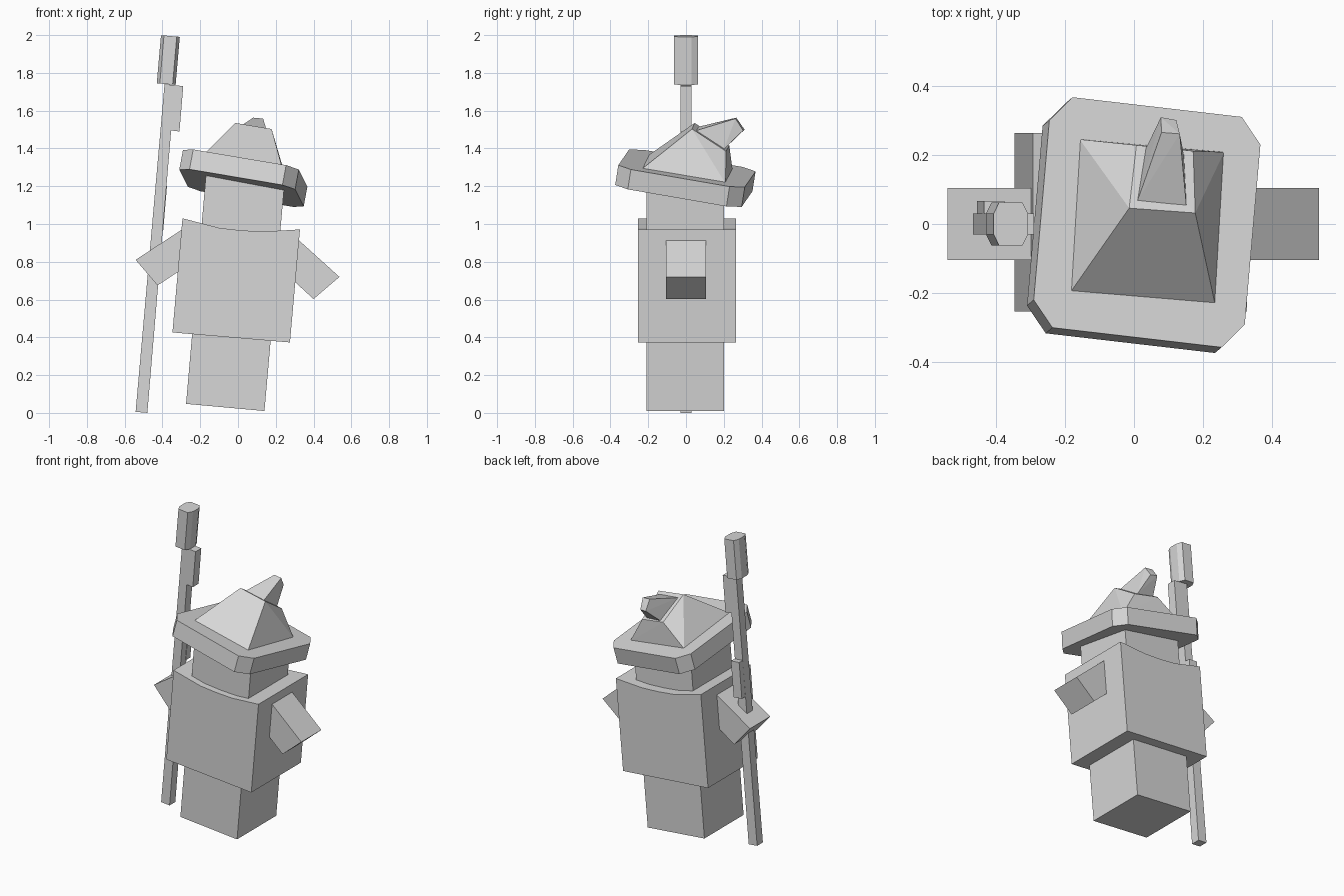
import bpy
import bmesh
from mathutils import Vector

cube = bpy.data.objects.get("Cube")
if cube:
    bpy.data.objects.remove(cube, do_unlink=True)

grey = bpy.data.materials.new("plain grey")
grey.use_nodes = True
colour = (0.68, 0.68, 0.68, 1)
grey.diffuse_color = colour
grey.node_tree.nodes["Principled BSDF"].inputs["Base Color"].default_value = colour


def finish(name, bm):
    bmesh.ops.recalc_face_normals(bm, faces=bm.faces)
    mesh = bpy.data.meshes.new(name)
    bm.to_mesh(mesh)
    bm.free()
    mesh.materials.append(grey)
    obj = bpy.data.objects.new(name, mesh)
    bpy.context.collection.objects.link(obj)
    return obj


def extrude(name, points, offset):
    """Solid made by sweeping a flat outline along an offset."""
    bm = bmesh.new()
    face = bm.faces.new([bm.verts.new(p) for p in points])
    swept = bmesh.ops.extrude_face_region(bm, geom=[face])
    verts = [g for g in swept["geom"] if isinstance(g, bmesh.types.BMVert)]
    bmesh.ops.translate(bm, verts=verts, vec=offset)
    return finish(name, bm)


def prism(name, profile, front, back):
    """Front outline swept from front to back."""
    return extrude(name, [(x, front, z) for x, z in profile], (0, back - front, 0))


def slab(name, top, normal, yaw, half, cut, depth):
    """Tilted block with cut corners, hanging below its top centre."""
    n = Vector(normal).normalized()
    side = Vector((1, yaw, 0))
    side = (side - n * side.dot(n)).normalized()
    away = n.cross(side)
    (hx, hy), (cx, cy) = half, cut
    outline = []
    for sx, sy in ((1, 1), (-1, 1), (-1, -1), (1, -1)):
        corner = [(sx * hx, sy * (hy - cy)), (sx * (hx - cx), sy * hy)]
        outline += corner if sx * sy > 0 else corner[::-1]
    points = [Vector(top) + side * u + away * v for u, v in outline]
    return extrude(name, points, -n * depth)


def hull(name, points):
    bm = bmesh.new()
    for p in points:
        bm.verts.new(p)
    bmesh.ops.convex_hull(bm, input=bm.verts)
    return finish(name, bm)


# Leaning body: one column runs from the feet up to the head
prism("legs_and_head", [(-0.275, 0.048), (0.14, 0.01), (0.245, 1.2), (-0.167, 1.29)],
      -0.21, 0.2)
# Robe with a dipped collar
prism("torso", [(-0.347, 0.426), (0.275, 0.373), (0.328, 0.971), (0.135, 0.96),
                (0.02, 0.966), (-0.098, 0.979), (-0.294, 1.03)], -0.254, 0.265)
# Stubby arms
prism("left_arm", [(0.31, 0.925), (0.537, 0.72), (0.4, 0.603), (0.2, 0.785)],
      -0.105, 0.105)
prism("right_arm", [(-0.542, 0.81), (-0.426, 0.675), (-0.2, 0.825), (-0.29, 0.975)],
      -0.105, 0.105)

# Hat: tilted brim, crown and bent tip
slab("hat_brim", (0.038, 0.005, 1.295), (0.187, 0.157, 1), -0.087,
     (0.313, 0.341), (0.062, 0.075), 0.108)
hull("hat_crown", [
    (-0.184, -0.197, 1.365), (0.236, -0.235, 1.29),
    (0.262, 0.209, 1.215), (-0.158, 0.246, 1.29),
    (-0.014, 0.046, 1.535), (0.178, 0.032, 1.503),
    (0.172, 0.212, 1.385), (0.007, 0.229, 1.415)])
hull("hat_tip", [
    (0.01, 0.067, 1.515), (0.152, 0.055, 1.495),
    (0.145, 0.2, 1.395), (0.03, 0.21, 1.405),
    (0.08, 0.266, 1.563), (0.133, 0.262, 1.558),
    (0.123, 0.302, 1.495), (0.078, 0.31, 1.5)])

# Staff with a side block, a block behind the hand and a cut-corner head
prism("staff", [(-0.542, 0.006), (-0.48, 0), (-0.354, 1.495), (-0.31, 1.49),
                (-0.29, 1.73), (-0.389, 1.74)], -0.03, 0.03)
prism("staff_back_block", [(-0.456, 0.97), (-0.396, 0.965), (-0.376, 1.2),
                           (-0.436, 1.205)], 0.02, 0.067)
slab("staff_head", (-0.358, 0, 1.995), (0.087, 0, 1), 0,
     (0.05, 0.063), (0.016, 0.033), 0.255)
